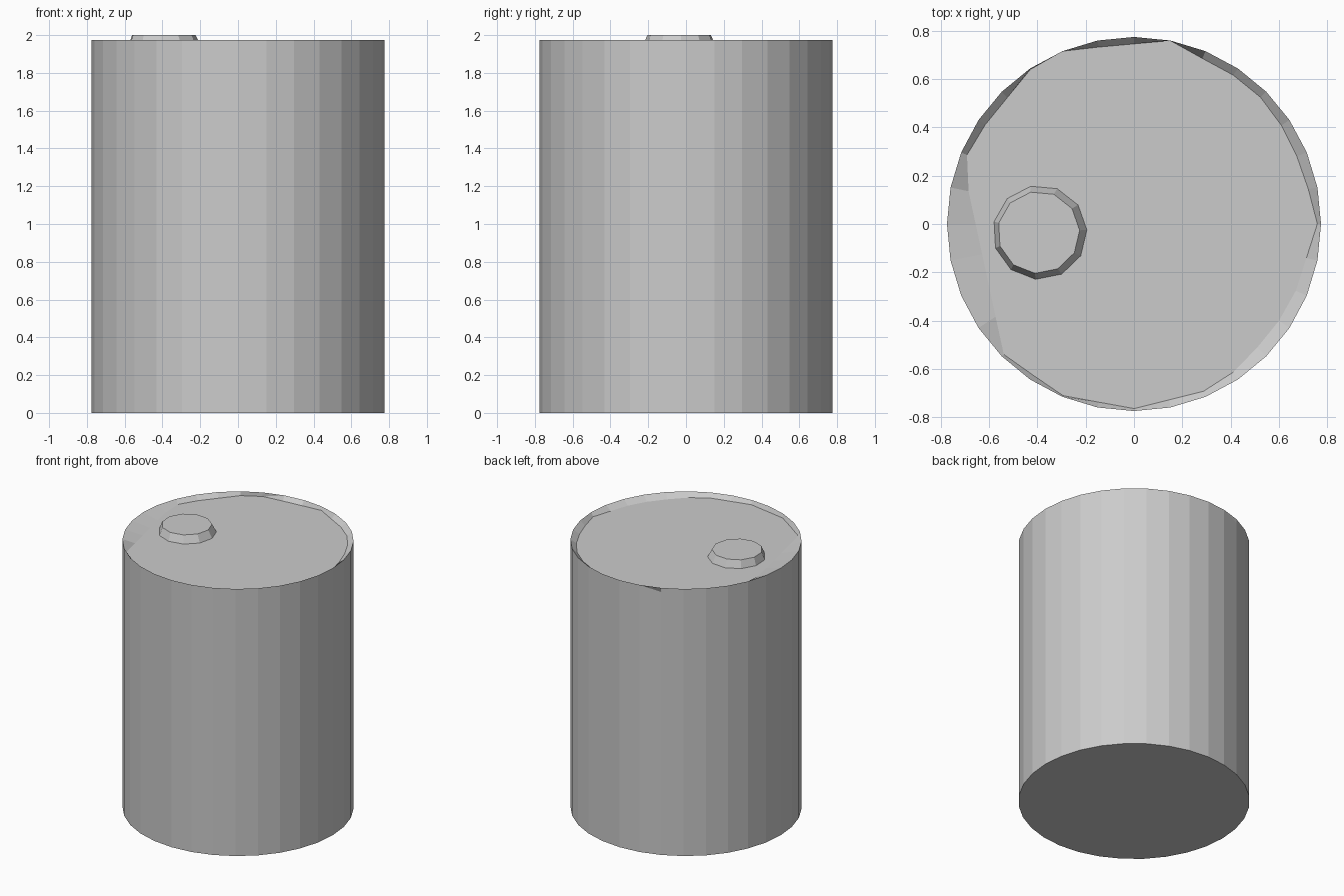
import bpy, bmesh, math
from mathutils import Vector
from mathutils.geometry import intersect_line_line_2d

if "Cube" in bpy.data.objects:
    bpy.data.objects.remove(bpy.data.objects["Cube"])

SIDES, RADIUS = 32, 0.775
RIM_Z, LID_Z, TOP_Z = 1.975, 1.945, 2.0


def make_object(name, bm):
    bmesh.ops.recalc_face_normals(bm, faces=bm.faces)
    mesh = bpy.data.meshes.new(name)
    bm.to_mesh(mesh)
    bm.free()
    obj = bpy.data.objects.new(name, mesh)
    bpy.context.collection.objects.link(obj)
    return obj


def loft(name, rings):
    """Join equal-length rings of points with quads and cap both ends."""
    bm = bmesh.new()
    loops = [[bm.verts.new(p) for p in ring] for ring in rings]
    n = len(loops[0])
    for a, b in zip(loops, loops[1:]):
        for i in range(n):
            j = (i + 1) % n
            bm.faces.new((a[i], a[j], b[j], b[i]))
    bm.faces.new(loops[0][::-1])
    bm.faces.new(loops[-1])
    return make_object(name, bm)


def circle(r, z, n, cx=0.0, cy=0.0, start=0.0):
    return [(cx + r * math.cos(start + math.tau * i / n),
             cy + r * math.sin(start + math.tau * i / n), z) for i in range(n)]


# Irregular outline of the sunken lid, seen from above
outline = [Vector(p) for p in (
    (0.76, 0), (0.70, 0.23), (0.60, 0.43), (0.48, 0.58), (0.33, 0.66),
    (0.15, 0.76), (-0.29, 0.72), (-0.43, 0.64), (-0.65, 0.37), (-0.71, 0.25),
    (-0.54, -0.54), (-0.30, -0.71), (0, -0.765), (0.34, -0.68),
    (0.48, -0.55), (0.65, -0.34))]


def lid_point(angle):
    ray = Vector((math.cos(angle), math.sin(angle)))
    for a, b in zip(outline, outline[1:] + outline[:1]):
        hit = intersect_line_line_2d(Vector((0, 0)), ray, a, b)
        if hit:
            return (hit.x, hit.y, LID_Z)
    return (ray.x * 0.75, ray.y * 0.75, LID_Z)


# Drum wall, bottom, inner rim slope and sunken lid
lid = [lid_point(math.tau * i / SIDES + 1e-3) for i in range(SIDES)]
loft("drum_body", [circle(RADIUS, 0, SIDES), circle(RADIUS, RIM_Z, SIDES), lid])

# Tapered filler cap on the lid
loft("filler_cap", [
    circle(0.195, LID_Z, 11, -0.39, -0.035, math.radians(3)),
    circle(0.170, TOP_Z, 11, -0.395, -0.035, math.radians(3))])
